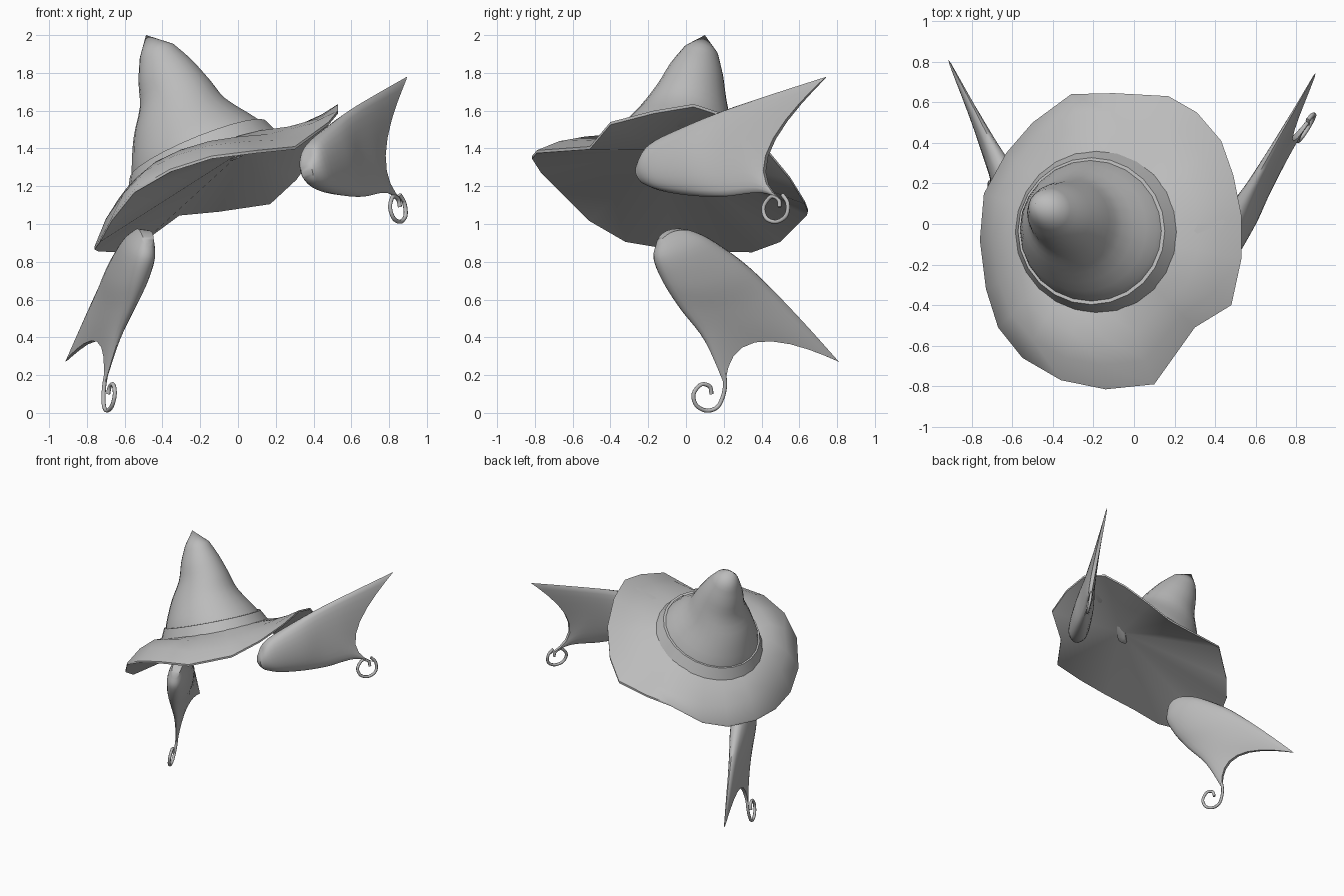
import bpy, bmesh
from math import sin, cos, pi, radians, atan2
from mathutils import Vector

cube = bpy.data.objects.get("Cube")
if cube:
    bpy.data.objects.remove(cube)

GREY = (0.5, 0.5, 0.5, 1)
mat = bpy.data.materials.new("plain grey")
mat.use_nodes = True
mat.diffuse_color = GREY
mat.node_tree.nodes["Principled BSDF"].inputs["Base Color"].default_value = GREY


def loft(name, rings, start=None, end=None, angle=40):
    """Skin closed rings; each end may be capped in strips, fanned to a point or left open."""
    bm = bmesh.new()
    loops = [[bm.verts.new(p) for p in ring] for ring in rings]
    n = len(loops[0])
    for a, b in zip(loops, loops[1:]):
        for i in range(n):
            j = (i + 1) % n
            bm.faces.new((a[i], a[j], b[j], b[i]))
    for loop, tip in ((loops[0], start), (loops[-1], end)):
        if tip == "cap":
            for i in range(n // 2):
                quad = [loop[i], loop[i + 1], loop[n - i - 1], loop[-i]]
                bm.faces.new(list(dict.fromkeys(quad)))
        elif tip is not None:
            v = bm.verts.new(tip)
            for i in range(n):
                bm.faces.new((loop[i], loop[(i + 1) % n], v))
    bmesh.ops.recalc_face_normals(bm, faces=bm.faces)
    mesh = bpy.data.meshes.new(name)
    bm.to_mesh(mesh)
    bm.free()
    mesh.materials.append(mat)
    obj = bpy.data.objects.new(name, mesh)
    bpy.context.collection.objects.link(obj)
    bpy.ops.object.select_all(action="DESELECT")
    obj.select_set(True)
    bpy.context.view_layer.objects.active = obj
    bpy.ops.object.shade_smooth_by_angle(angle=radians(angle))


def resample(rows, steps):
    """Smooth interpolation between rows of numbers."""
    rows = [Vector(r) for r in rows]
    out = []
    for i in range(len(rows) - 1):
        p0, p1 = rows[max(i - 1, 0)], rows[i]
        p2, p3 = rows[i + 1], rows[min(i + 2, len(rows) - 1)]
        for s in range(steps):
            t = s / steps
            out.append(p1 + (p2 - p0) * t / 2
                       + (p0 * 2 - p1 * 5 + p2 * 4 - p3) * t * t / 2
                       + (p1 * 3 - p0 - p2 * 3 + p3) * t ** 3 / 2)
    return out + [rows[-1]]


def tilted(x, y, z, r, a):
    """Point on a ring that leans with the hat."""
    dx, dy = r * cos(a), r * sin(a)
    return Vector((x + dx, y + dy, z + 0.4 * dx - 0.2 * dy))


def ring(x, y, z, r, n=24):
    return [tilted(x, y, z, r, 2 * pi * i / n) for i in range(n)]


# Crown: leaning rings that narrow to a bent tip
crown = [(-0.18, -0.04, 1.32, 0.37), (-0.225, -0.03, 1.41, 0.338),
         (-0.305, 0.0, 1.555, 0.248), (-0.335, 0.03, 1.69, 0.185),
         (-0.385, 0.055, 1.81, 0.142), (-0.43, 0.08, 1.915, 0.09)]
loft("crown", [ring(*c) for c in resample(crown, 3)], end=(-0.487, 0.1, 2.0))

# Band around the foot of the crown
loft("hat_band", [ring(-0.185, -0.04, 1.32, 0.4), ring(-0.21, -0.035, 1.395, 0.362),
                  ring(-0.21, -0.035, 1.395, 0.345)])

# Brim: uneven outline, rising to one side
outline = [(0.53, 0.04, 1.635), (0.49, 0.24, 1.57), (0.43, 0.41, 1.42), (0.31, 0.55, 1.25),
           (0.17, 0.63, 1.12), (-0.10, 0.645, 1.08), (-0.31, 0.64, 1.06), (-0.50, 0.50, 0.92),
           (-0.63, 0.35, 0.865), (-0.74, 0.15, 0.87), (-0.76, -0.08, 0.88), (-0.73, -0.32, 0.92),
           (-0.67, -0.51, 1.03), (-0.55, -0.66, 1.18), (-0.36, -0.77, 1.29),
           (-0.14, -0.815, 1.36), (0.10, -0.79, 1.39), (0.30, -0.51, 1.41),
           (0.48, -0.40, 1.54), (0.53, -0.17, 1.6)]
outer = [Vector(p) for p in outline]
under = [p - Vector((0, 0, 0.015)) for p in outer]
layers = [[], [], []]
for p in outer:
    a = atan2(p.y + 0.04, p.x + 0.18)
    q = tilted(-0.18, -0.04, 1.33, 0.38, a)
    bulge = 0.025 - 0.04 * cos(a) - 0.025 * sin(a)
    for layer, t in zip(layers, (0, 0.35, 0.7)):
        layer.append(q.lerp(p, t) + Vector((0, 0, 4 * t * (1 - t) * bulge)))
loft("brim", layers + [outer, under], end=(0.03, -0.12, 1.39), angle=50)

# Peg under the middle of the brim
loft("peg", [ring(0.06, -0.09, 1.41, 0.035, 10), ring(-0.01, -0.15, 1.35, 0.035, 10)],
     "cap", "cap")


def fin(side, plane, stations, curl):
    """Pillow-shaped fin on a slanting plane, with a curled tail."""
    a, b, c = plane
    normal = Vector((1, -b, -c)).normalized()

    def place(y, z):
        return Vector((a + b * y + c * z, y, z))

    rings = []
    half = 12
    for uy, uz, my, mz, ly, lz, h in resample(stations, 5):
        u, m, l = place(uy, uz), place(my, mz), place(ly, lz)
        k = m * 2 - (u + l) / 2
        sec = []
        for i in range(2 * half):
            s = i / half if i <= half else 2 - i / half
            t = (1 - cos(pi * s)) / 2
            sgn = 1 if i <= half else -1
            mid = u * (1 - t) ** 2 + k * 2 * t * (1 - t) + l * t * t
            sec.append(mid + normal * sgn * h * max(sin(pi * s), 0) ** 0.8)
        rings.append(sec)
    loft(side + "_fin", rings, "cap", "cap", 50)

    # Curled tail
    curve = bpy.data.curves.new(side + "_curl", "CURVE")
    curve.dimensions = "3D"
    curve.bevel_depth = 0.011
    curve.bevel_resolution = 2
    curve.use_fill_caps = True
    path = resample(curl, 5)
    spline = curve.splines.new("POLY")
    spline.points.add(len(path) - 1)
    for pt, p in zip(spline.points, path):
        pt.co = (*place(*p), 1)
    spline.use_smooth = True
    curve.materials.append(mat)
    bpy.context.collection.objects.link(bpy.data.objects.new(side + "_curl", curve))


# Each station: leading edge, middle, trailing edge (y, z), then half thickness
fin("left", (0.736, 0.62, -0.17),
    [(-0.22, 1.36, -0.25, 1.28, -0.22, 1.21, 0.035),
     (-0.17, 1.43, -0.18, 1.30, -0.13, 1.175, 0.075),
     (0.0, 1.515, 0.02, 1.34, 0.03, 1.15, 0.075),
     (0.2, 1.6, 0.18, 1.37, 0.2, 1.145, 0.05),
     (0.45, 1.685, 0.33, 1.39, 0.4, 1.165, 0.032),
     (0.745, 1.78, 0.428, 1.36, 0.54, 1.11, 0.014)],
    [(0.51, 1.155), (0.538, 1.11), (0.53, 1.045), (0.48, 1.012), (0.425, 1.03),
     (0.41, 1.09), (0.45, 1.145), (0.49, 1.13), (0.495, 1.09)])
fin("right", (-0.651, -0.371, 0.136),
    [(0.02, 0.967, -0.09, 0.96, -0.155, 0.89, 0.035),
     (0.12, 0.925, -0.02, 0.86, -0.168, 0.81, 0.075),
     (0.3, 0.8, 0.1, 0.7, -0.12, 0.69, 0.075),
     (0.46, 0.65, 0.21, 0.56, -0.03, 0.55, 0.05),
     (0.64, 0.46, 0.28, 0.46, 0.1, 0.38, 0.032),
     (0.81, 0.27, 0.36, 0.375, 0.207, 0.14, 0.014)],
    [(0.2, 0.22), (0.207, 0.15), (0.195, 0.085), (0.165, 0.03), (0.11, 0.012), (0.055, 0.04),
     (0.04, 0.1), (0.08, 0.15), (0.125, 0.14), (0.135, 0.1)])
